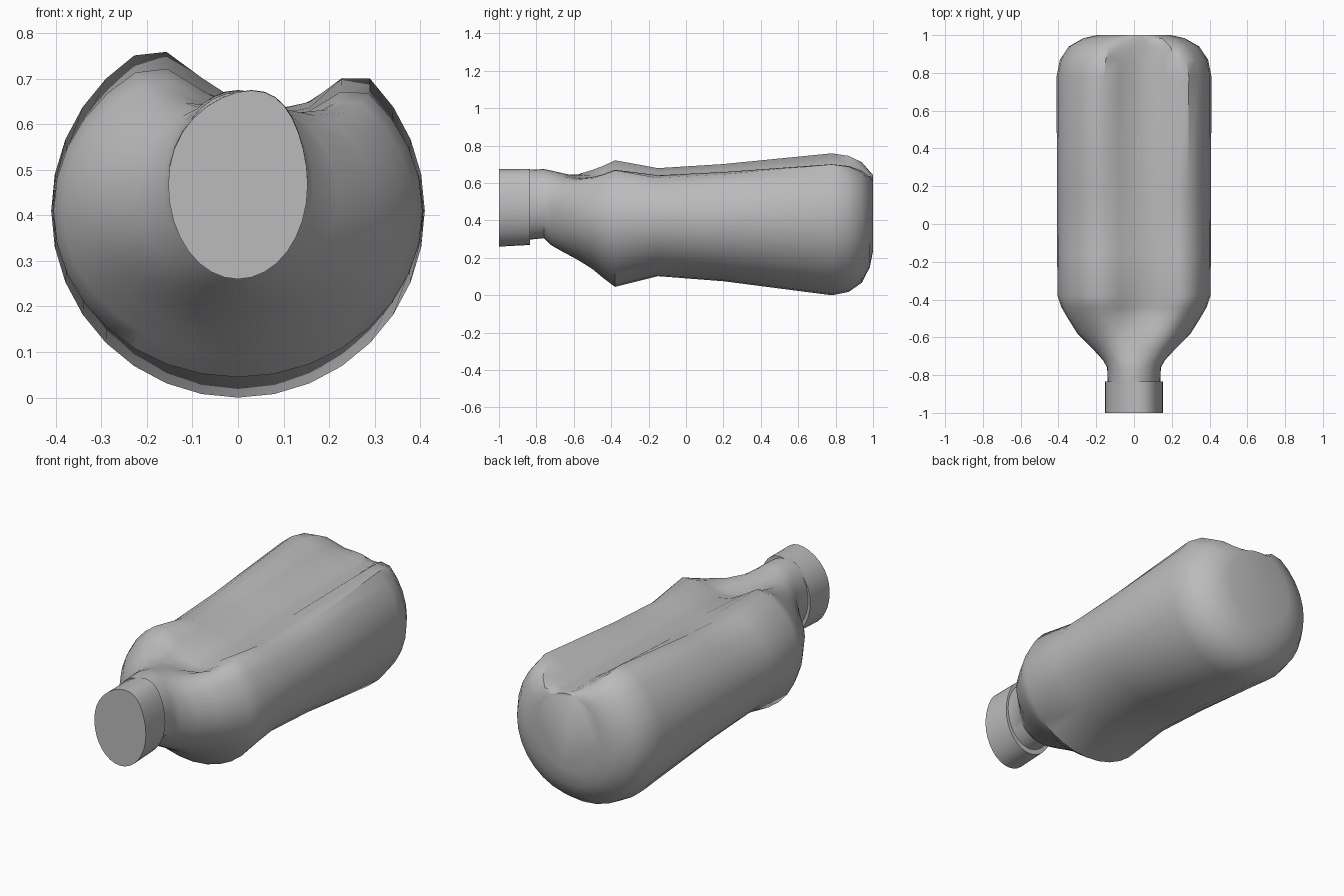
import bpy, bmesh, math

cube = bpy.data.objects.get("Cube")
if cube:
    bpy.data.objects.remove(cube, do_unlink=True)

grey = bpy.data.materials.new("plain grey")
grey.use_nodes = True
colour = (0.5, 0.5, 0.5, 1)
grey.diffuse_color = colour
grey.node_tree.nodes["Principled BSDF"].inputs["Base Color"].default_value = colour

SIDES = 32
# Depth of the crushed groove, by step round from the top of a ring
GROOVE = {-2: 0.03, -1: 0.11, 0: 0.17, 1: 0.18, 2: 0.14, 3: 0.05}


def ring_points(y, rx, zc, rz, dent=0.0, lean=0.0):
    points = []
    for i in range(SIDES):
        step = i if i <= SIDES // 2 else i - SIDES
        a = 2 * math.pi * i / SIDES
        x = rx * math.sin(a) + lean * max(0, math.cos(a)) ** 3
        z = zc + rz * math.cos(a) - dent * GROOVE.get(step, 0)
        points.append((x, y, z))
    return points


def loft(name, rings):
    bm = bmesh.new()
    loops = [[bm.verts.new(p) for p in ring_points(*r)] for r in rings]
    for a, b in zip(loops, loops[1:]):
        for i in range(SIDES):
            j = (i + 1) % SIDES
            bm.faces.new((a[i], a[j], b[j], b[i]))
    bm.faces.new(loops[0])
    bm.faces.new(loops[-1])
    bmesh.ops.recalc_face_normals(bm, faces=bm.faces)
    mesh = bpy.data.meshes.new(name)
    bm.to_mesh(mesh)
    bm.free()
    mesh.materials.append(grey)
    obj = bpy.data.objects.new(name, mesh)
    bpy.context.collection.objects.link(obj)
    bpy.ops.object.select_all(action='DESELECT')
    obj.select_set(True)
    bpy.context.view_layer.objects.active = obj
    bpy.ops.object.shade_smooth_by_angle(angle=math.radians(40))
    return obj


# Crushed bottle body: y, half width, centre height, half height, dent
loft("bottle_body", [
    (-0.85, 0.14, 0.483, 0.187),
    (-0.76, 0.142, 0.49, 0.185),
    (-0.72, 0.165, 0.467, 0.2),
    (-0.66, 0.22, 0.443, 0.21),
    (-0.58, 0.3, 0.43, 0.24, 0.2),
    (-0.5, 0.35, 0.425, 0.285, 0.6),
    (-0.44, 0.385, 0.415, 0.325, 0.75),
    (-0.38, 0.405, 0.41, 0.365, 0.85),
    (-0.15, 0.407, 0.41, 0.308, 0.5),
    (0.2, 0.408, 0.41, 0.335, 0.6),
    (0.78, 0.41, 0.41, 0.41, 1.0),
    (0.87, 0.392, 0.41, 0.392, 0.9),
    (0.94, 0.345, 0.412, 0.345, 0.65),
    (0.983, 0.27, 0.42, 0.27, 0.25),
    (1.0, 0.195, 0.44, 0.205),
])

# Screw cap, squashed and leaning slightly at the top
loft("cap", [
    (-1.0, 0.153, 0.467, 0.207, 0, 0.03),
    (-0.835, 0.153, 0.472, 0.203, 0, 0.03),
])
